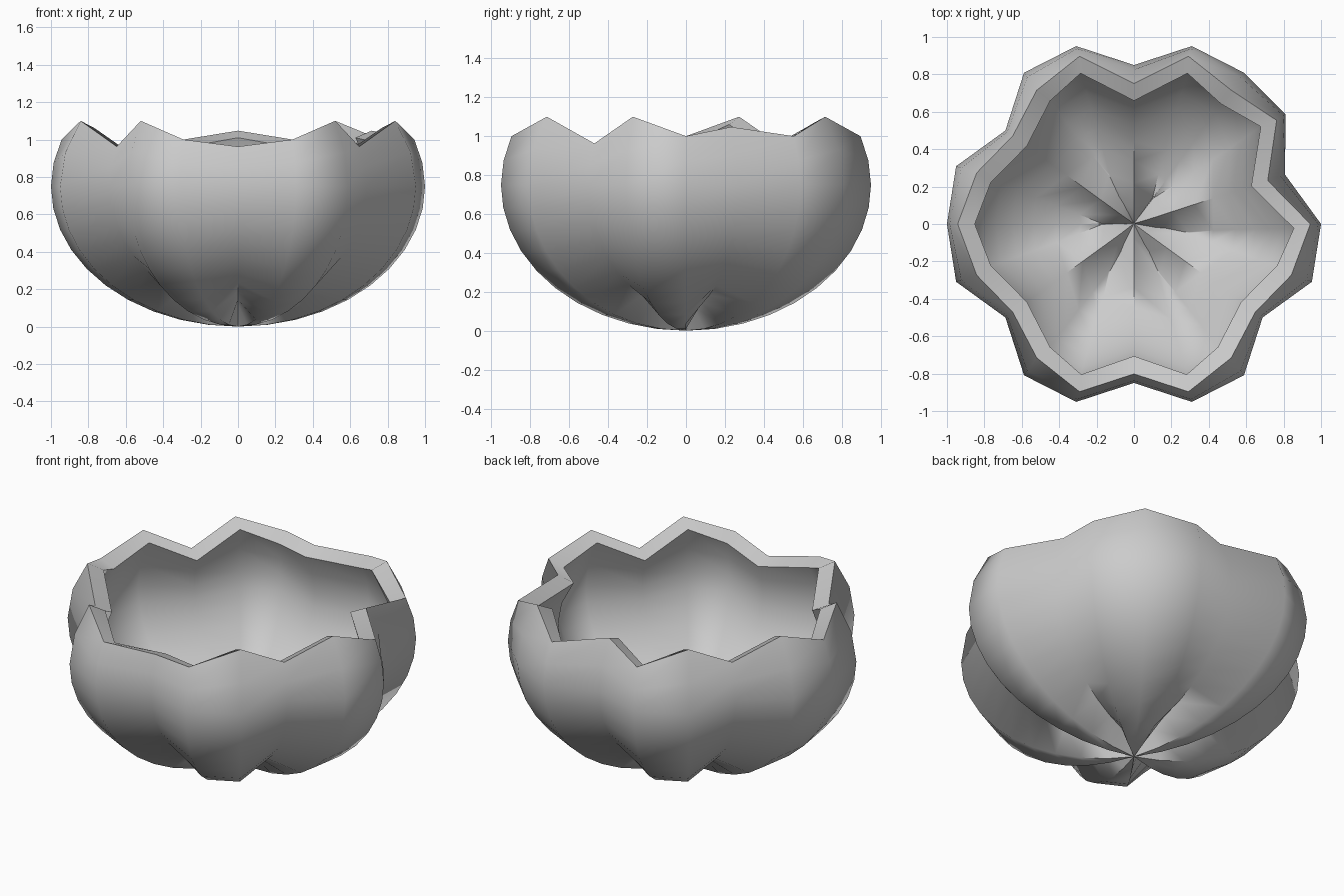
import bpy, bmesh
from math import sin, cos, asin, pi, radians

if "Cube" in bpy.data.objects:
    bpy.data.objects.remove(bpy.data.objects["Cube"])

SEG = 20
GROOVES = {1, 5, 8, 12, 15, 18}      # meridians pulled inwards between the lobes
B = 0.75                             # half height of the squashed sphere

bm = bmesh.new()
pole = bm.verts.new((0, 0, 0))
cols = []
for k in range(SEG):
    a = 2 * pi * k / SEG
    s = 0.85 if k in GROOVES else 1.0
    # zigzag broken rim: alternate low and high, one low gap at the front
    rim = asin((0.35 if k % 2 and k != 15 else 0.25) / B)
    lats = [radians(d) for d in range(-81, 1, 9)] + [rim * 0.5, rim]
    cols.append([bm.verts.new((s * cos(p) * cos(a), s * cos(p) * sin(a), B + s * B * sin(p)))
                 for p in lats])

# skin of the lobed bowl
for k in range(SEG):
    c, d = cols[k], cols[(k + 1) % SEG]
    bm.faces.new((pole, d[0], c[0]))
    for i in range(len(c) - 1):
        bm.faces.new((c[i], d[i], d[i + 1], c[i + 1]))
bm.normal_update()

me = bpy.data.meshes.new("lobed_shell")
bm.to_mesh(me)
bm.free()
ob = bpy.data.objects.new("lobed_shell", me)
bpy.context.collection.objects.link(ob)
bpy.context.view_layer.objects.active = ob
ob.select_set(True)

# wall thickness, grown inwards
m = ob.modifiers.new("wall", 'SOLIDIFY')
m.thickness = 0.1
m.offset = -1
bpy.ops.object.modifier_apply(modifier=m.name)
bpy.ops.object.shade_smooth_by_angle(angle=radians(62))
